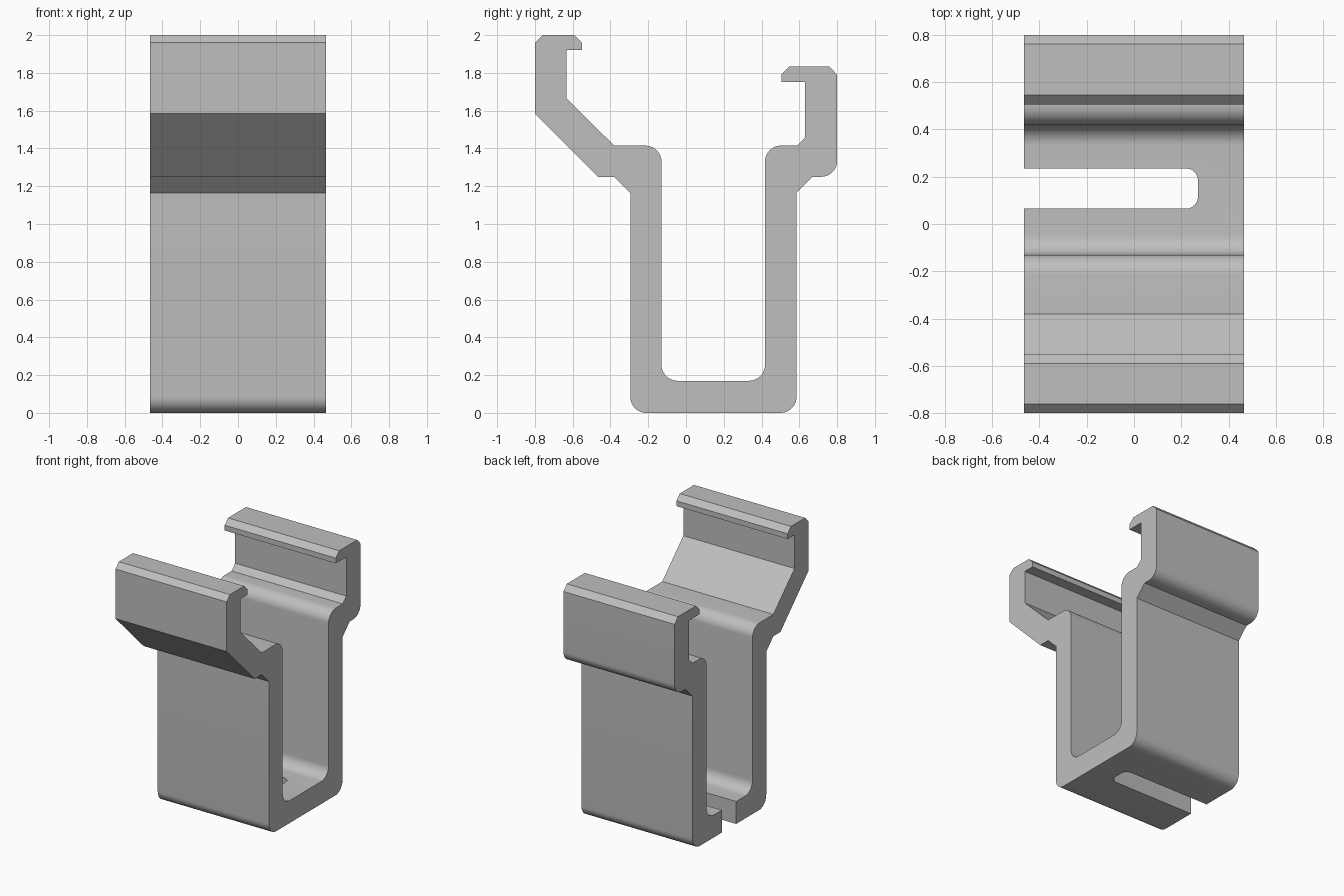
import bpy, bmesh, math
from mathutils import Vector

cube = bpy.data.objects.get("Cube")
if cube:
    bpy.data.objects.remove(cube, do_unlink=True)

WIDTH = 0.93
R = 0.085      # fillet radius of the bracket
STEPS = 10


def rounded(corners):
    """Outline from (a, b) or (a, b, radius) corners, filleting those with a radius."""
    out = []
    for i, c in enumerate(corners):
        p = Vector(c[:2])
        if len(c) == 2:
            out.append(p)
            continue
        u = (Vector(corners[i - 1][:2]) - p).normalized()
        v = (Vector(corners[(i + 1) % len(corners)][:2]) - p).normalized()
        # square corners only: arc from one side to the other
        for k in range(STEPS + 1):
            t = math.pi / 2 * k / STEPS
            out.append(p + c[2] * (u * (1 - math.sin(t)) + v * (1 - math.cos(t))))
    return out


def prism(name, outline, place, direction):
    """Extrude a closed outline into a solid."""
    bm = bmesh.new()
    face = bm.faces.new([bm.verts.new(place(p)) for p in outline])
    new = bmesh.ops.extrude_face_region(bm, geom=[face])["geom"]
    bmesh.ops.translate(bm, vec=direction,
                        verts=[g for g in new if isinstance(g, bmesh.types.BMVert)])
    bmesh.ops.recalc_face_normals(bm, faces=bm.faces)
    mesh = bpy.data.meshes.new(name)
    bm.to_mesh(mesh)
    bm.free()
    obj = bpy.data.objects.new(name, mesh)
    bpy.context.collection.objects.link(obj)
    return obj


grey = bpy.data.materials.new("plain_grey")
grey.use_nodes = True
colour = (0.52, 0.52, 0.52, 1)
grey.diffuse_color = colour
grey.node_tree.nodes["Principled BSDF"].inputs["Base Color"].default_value = colour

# Side profile (y, z): channel, rear hook, channel interior, front hook
channel_base = [(-0.295, 0, R), (0.585, 0, R)]
rear_hook = [(0.585, 1.165), (0.67, 1.25), (0.8, 1.25, R), (0.8, 1.79),
             (0.76, 1.833), (0.545, 1.833), (0.505, 1.793), (0.505, 1.753),
             (0.63, 1.753), (0.63, 1.458), (0.588, 1.415)]
interior = [(0.418, 1.415, R), (0.418, 0.17, R), (-0.13, 0.17, R), (-0.13, 1.415, R)]
front_hook = [(-0.38, 1.415), (-0.633, 1.665), (-0.633, 1.92), (-0.55, 1.92),
              (-0.55, 1.96), (-0.59, 2), (-0.76, 2), (-0.8, 1.96),
              (-0.8, 1.585), (-0.465, 1.25), (-0.38, 1.25), (-0.295, 1.165)]
bracket = prism("clip_bracket", rounded(channel_base + rear_hook + interior + front_hook),
                lambda p: (-WIDTH / 2, p.x, p.y), (WIDTH, 0, 0))
bracket.data.materials.append(grey)

# Open-ended slot through the channel floor
slot = prism("slot_cutter", rounded([(-0.6, 0.065), (0.27, 0.065, 0.05),
                                     (0.27, 0.235, 0.05), (-0.6, 0.235)]),
             lambda p: (p.x, p.y, -0.1), (0, 0, 0.5))
slot.hide_render = True
slot.data.materials.append(grey)

cut = bracket.modifiers.new("floor_slot", "BOOLEAN")
cut.operation = "DIFFERENCE"
cut.solver = "EXACT"
cut.object = slot
bpy.ops.object.select_all(action="DESELECT")
bracket.select_set(True)
bpy.context.view_layer.objects.active = bracket
bpy.ops.object.modifier_apply(modifier=cut.name)
bpy.data.objects.remove(slot, do_unlink=True)

bpy.ops.object.shade_smooth_by_angle(angle=math.radians(30))
